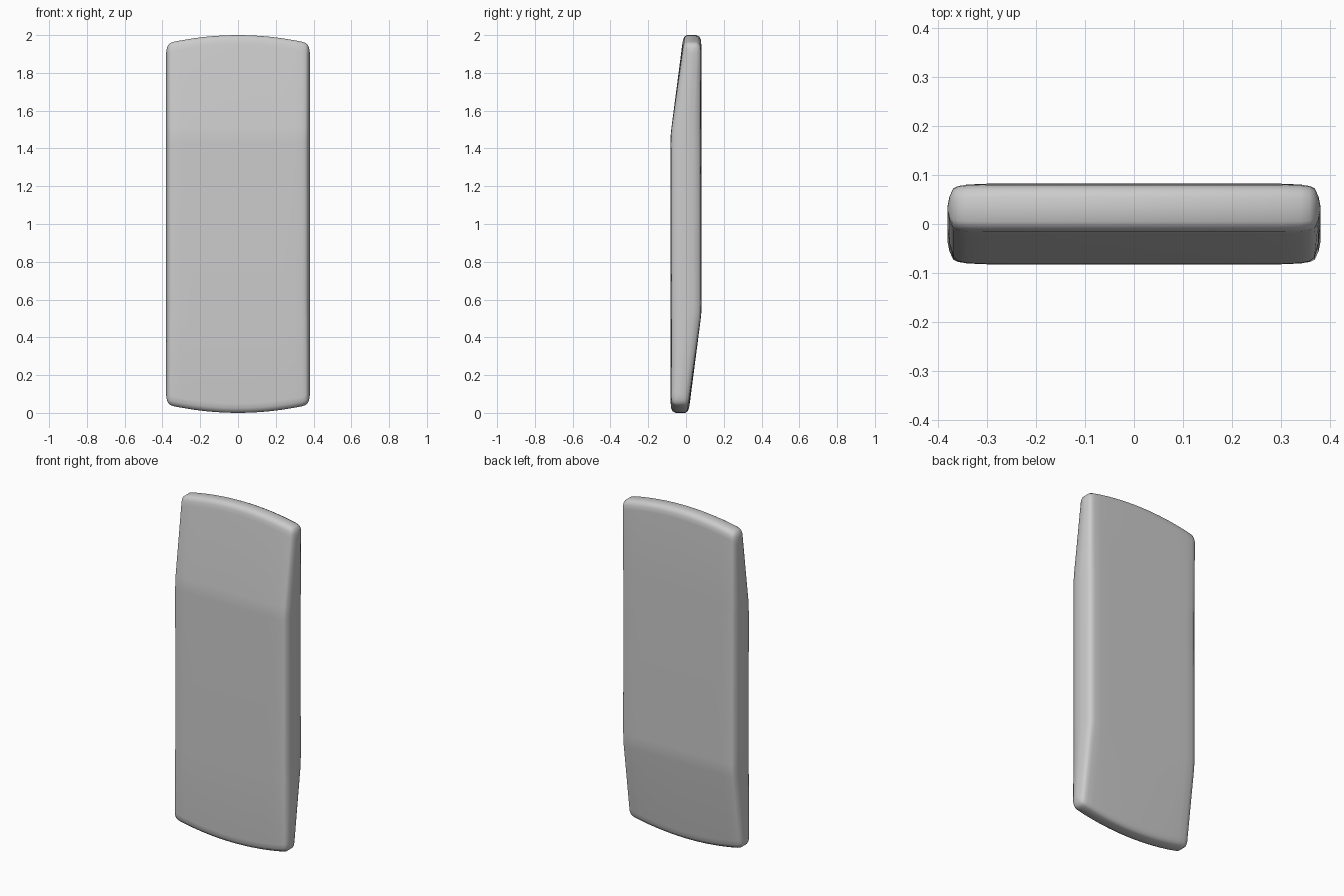
import bpy, bmesh

cube = bpy.data.objects.get("Cube")
if cube:
    bpy.data.objects.remove(cube)

grey = bpy.data.materials.new("plain grey")
grey.use_nodes = True
colour = (0.6, 0.6, 0.6, 1)
grey.diffuse_color = colour
grey.node_tree.nodes["Principled BSDF"].inputs["Base Color"].default_value = colour

# Side profile rows: height, front y, back y; the top half is the bottom half turned round
low = [(0.0, -0.055, -0.005), (0.008, -0.07, 0.008), (0.025, -0.079, 0.016),
       (0.05, -0.081, 0.02), (0.49, -0.081, 0.077), (0.53, -0.081, 0.081),
       (0.57, -0.081, 0.082)]
rows = low + [(2 - z, -back, -front) for z, front, back in reversed(low)]

# Stations across one half: x, thickness scale, extra end drop for the rounded sides
half = [(0.06, 1, 0), (0.12, 1, 0), (0.18, 1, 0), (0.24, 1, 0), (0.3, 1, 0),
        (0.34, 0.98, 0), (0.358, 0.93, 0.002), (0.368, 0.84, 0.008),
        (0.376, 0.5, 0.022), (0.38, 0.1, 0.045)]
stations = [(-x, s, d) for x, s, d in reversed(half)] + [(0, 1, 0)] + half


def ring(bm, x, scale, extra):
    """One cross-section loop: up the front, down the back."""
    drop = 0.042 * (x / 0.37) ** 2 + extra
    front, back = [], []
    for z, yf, yb in rows:
        mid, thick = (yf + yb) / 2, (yb - yf) / 2 * scale
        if z < 0.1:
            z += drop
        elif z > 1.9:
            z -= drop
        front.append(bm.verts.new((x, mid - thick, z)))
        back.append(bm.verts.new((x, mid + thick, z)))
    return front + back[::-1]


# Rounded slab with bowed ends and two slanted faces
bm = bmesh.new()
rings = [ring(bm, *s) for s in stations]
for a, b in zip(rings, rings[1:]):
    for i in range(len(a)):
        j = (i + 1) % len(a)
        bm.faces.new((a[i], b[i], b[j], a[j]))

# Close both sides with strips
for r in (rings[0], rings[-1]):
    n = len(r)
    for i in range(n // 2 - 1):
        bm.faces.new((r[i], r[i + 1], r[n - 2 - i], r[n - 1 - i]))
bmesh.ops.recalc_face_normals(bm, faces=bm.faces)

mesh = bpy.data.meshes.new("slab")
bm.to_mesh(mesh)
bm.free()
mesh.materials.append(grey)
slab = bpy.data.objects.new("slab", mesh)
bpy.context.collection.objects.link(slab)
bpy.context.view_layer.objects.active = slab
slab.select_set(True)
bpy.ops.object.shade_smooth_by_angle(angle=0.7)
